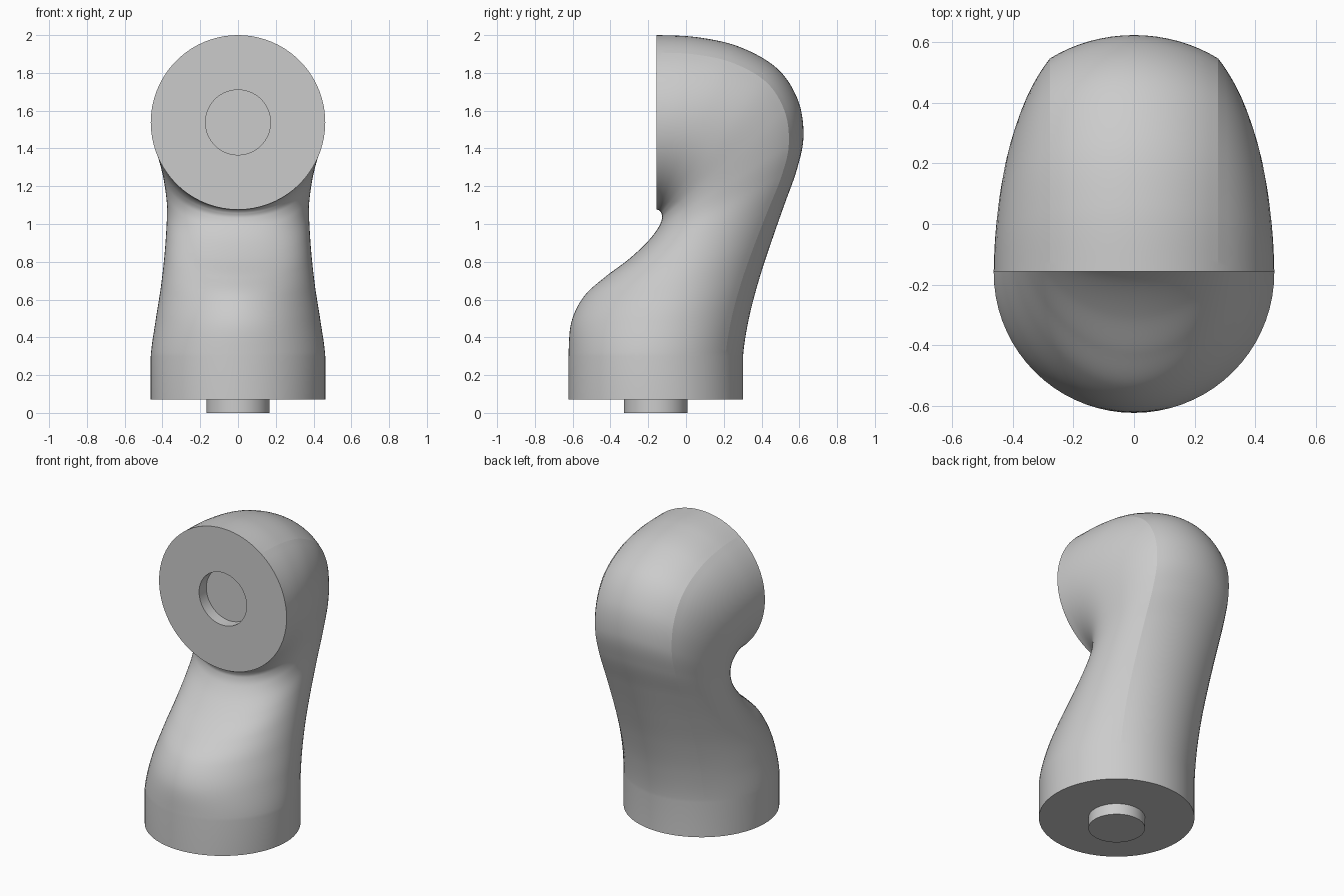
import bpy, bmesh
from math import sin, cos, asin, pi
from mathutils import Vector

R = 0.462            # radius of both round ends
CREASE = asin(0.6)   # angle from the spine to the crease line
BASE_Y, BASE_Z = -0.16, 0.072
FACE_Y, FACE_Z = -0.157, 1.538
CAP, SIDE, FRONT = 8, 10, 18
STEPS = 10

cube = bpy.data.objects.get("Cube")
if cube:
    bpy.data.objects.remove(cube)

# Cross-sections: front y, front z, back y, back z, half width, front fullness
sections = [Vector(s) for s in (
    (-0.622, 0.10, 0.302, 0.10, R, 0),
    (-0.622, 0.30, 0.302, 0.30, R, 0),
    (-0.607, 0.48, 0.333, 0.50, 0.436, -0.06),
    (-0.54, 0.617, 0.385, 0.70, 0.409, -0.10),
    (-0.43, 0.718, 0.45, 0.90, 0.391, -0.09),
    (-0.305, 0.812, 0.52, 1.10, 0.38, -0.03),
    (-0.205, 0.905, 0.587, 1.288, 0.376, 0.04),
    (-0.147, 0.98, 0.622, 1.465, 0.386, 0.10),
    (-0.127, 1.03, 0.593, 1.655, 0.404, 0.11),
    (-0.13, 1.056, 0.483, 1.823, 0.426, 0.08),
    (-0.139, 1.07, 0.285, 1.937, 0.445, 0.04),
    (-0.148, 1.075, 0.065, 1.988, 0.457, 0.01),
    (-0.157, 1.076, -0.157, 2.00, R, 0),
    (-0.166, 1.076, -0.38, 2.00, R, 0))]


def spline(a, b, c, d, t):
    """Smooth blend from b to c."""
    return (b * 2 + (c - a) * t + (a * 2 - b * 5 + c * 4 - d) * t ** 2
            + (b * 3 - a - c * 3 + d) * t ** 3) / 2


def ring(section, r=R):
    """Closed outline: round spine arc, creased sides, pointed or full front."""
    fy, fz, by, bz, w, full = section
    front, back = Vector((0, fy, fz)), Vector((0, by, bz))
    mid, h = (front + back) / 2, (back - front).length / 2
    axis = (back - front).normalized()
    widest = -0.9 * full * h
    p = 1 - 0.5 * full
    start = asin(min(1, r * sin(CREASE) / w))
    depth = (h - r * (1 - cos(CREASE)) - widest) / cos(start)
    half = []
    for i in range(CAP + 1):
        a = CREASE * i / CAP
        half.append((r * sin(a), h - r * (1 - cos(a))))
    for i in range(1, SIDE + 1):
        a = start + (pi / 2 - start) * i / SIDE
        half.append((w * sin(a), widest + depth * cos(a)))
    for i in range(1, FRONT + 1):
        a = pi / 2 * i / FRONT
        half.append((w * max(0, cos(a)) ** p, widest - (h + widest) * sin(a) ** p))
    half[-1] = (0, -h)
    outline = half + [(-x, s) for x, s in half[-2:0:-1]]
    return [mid + axis * s + Vector((x, 0, 0)) for x, s in outline]


def round_ring(y, r):
    """Circle in the upright joint face."""
    return ring((y, FACE_Z - r, y, FACE_Z + r, r, 0), r)


def finish(name, bm):
    bmesh.ops.recalc_face_normals(bm, faces=bm.faces)
    mesh = bpy.data.meshes.new(name)
    bm.to_mesh(mesh)
    bm.free()
    obj = bpy.data.objects.new(name, mesh)
    bpy.context.collection.objects.link(obj)
    bpy.ops.object.select_all(action='DESELECT')
    obj.select_set(True)
    bpy.context.view_layer.objects.active = obj
    bpy.ops.object.shade_smooth_by_angle(angle=0.6)


# Collar at the foot, curved body, then the recessed socket
collar = sections[1].copy()
collar[1] = collar[3] = BASE_Z
rings = [ring(collar)]
for i in range(1, len(sections) - 2):
    rings += [ring(spline(*sections[i - 1:i + 3], k / STEPS)) for k in range(STEPS)]
rings += [round_ring(FACE_Y, R), round_ring(FACE_Y, 0.172), round_ring(FACE_Y + 0.075, 0.172)]

bm = bmesh.new()
loops = [[bm.verts.new(co) for co in points] for points in rings]
n = len(loops[0])
for lower, upper in zip(loops, loops[1:]):
    for i in range(n):
        j = (i + 1) % n
        bm.faces.new((lower[i], lower[j], upper[j], upper[i]))
bm.faces.new(loops[0])
bm.faces.new(loops[-1])

# Sharp crease lines either side of the spine
for lower, upper in zip(loops[2:-4], loops[3:-3]):
    for i in (CAP, n - CAP):
        bm.edges.get((lower[i], upper[i])).smooth = False
finish("arm_body", bm)

# Connector peg under the collar
bm = bmesh.new()
bmesh.ops.create_cone(bm, cap_ends=True, segments=64, radius1=0.168, radius2=0.168, depth=BASE_Z)
bmesh.ops.translate(bm, verts=bm.verts, vec=(0, BASE_Y, BASE_Z / 2))
finish("connector_peg", bm)
